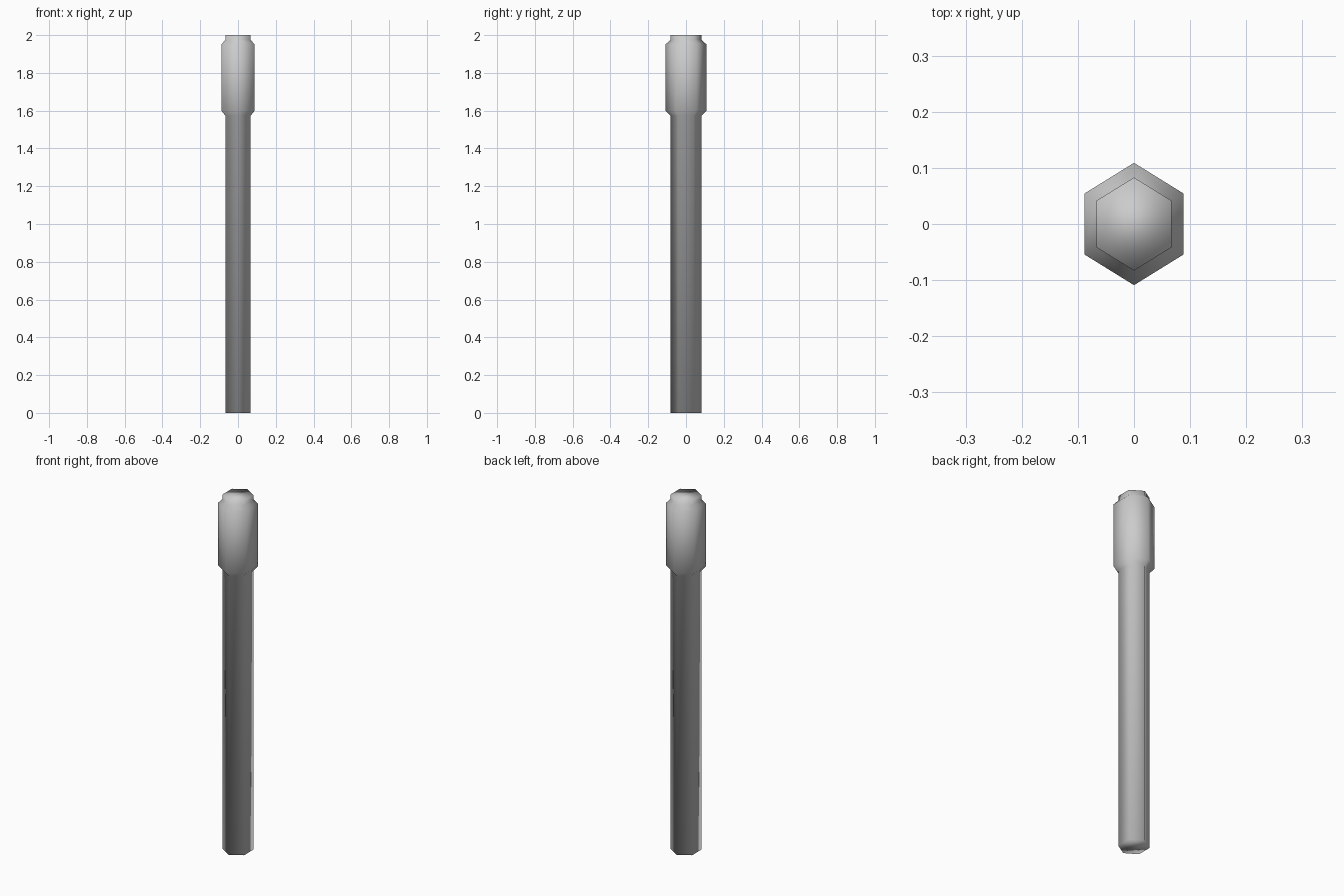
import bpy, bmesh
from math import cos, sin, pi

if "Cube" in bpy.data.objects:
    bpy.data.objects.remove(bpy.data.objects["Cube"])

SIDES = 6
# profile of the baton: height, half width (x), half depth (y)
SHAFT = (0.067, 0.083)
HEAD = (0.088, 0.109)
profile = [(0.0, SHAFT), (1.573, SHAFT), (1.60, HEAD),
           (1.95, HEAD), (1.975, SHAFT), (2.0, SHAFT)]


def hex_ring(bm, z, size):
    """Six corners with points on +y and -y."""
    rx, ry = size[0] / cos(pi / 6), size[1]
    return [bm.verts.new((rx * sin(i * pi / 3), ry * cos(i * pi / 3), z))
            for i in range(SIDES)]


# hexagonal shaft with a thicker chamfered head
bm = bmesh.new()
rings = [hex_ring(bm, z, size) for z, size in profile]
for low, high in zip(rings, rings[1:]):
    for i in range(SIDES):
        j = (i + 1) % SIDES
        bm.faces.new((low[i], low[j], high[j], high[i]))

# end caps, each split in two halves along x = 0
for ring in (rings[0], rings[-1]):
    bm.faces.new(ring[0:4])
    bm.faces.new((ring[3], ring[4], ring[5], ring[0]))

bmesh.ops.recalc_face_normals(bm, faces=bm.faces)
for face in bm.faces:
    face.smooth = True
mesh = bpy.data.meshes.new("handle")
bm.to_mesh(mesh)
bm.free()
handle = bpy.data.objects.new("handle", mesh)
bpy.context.collection.objects.link(handle)
